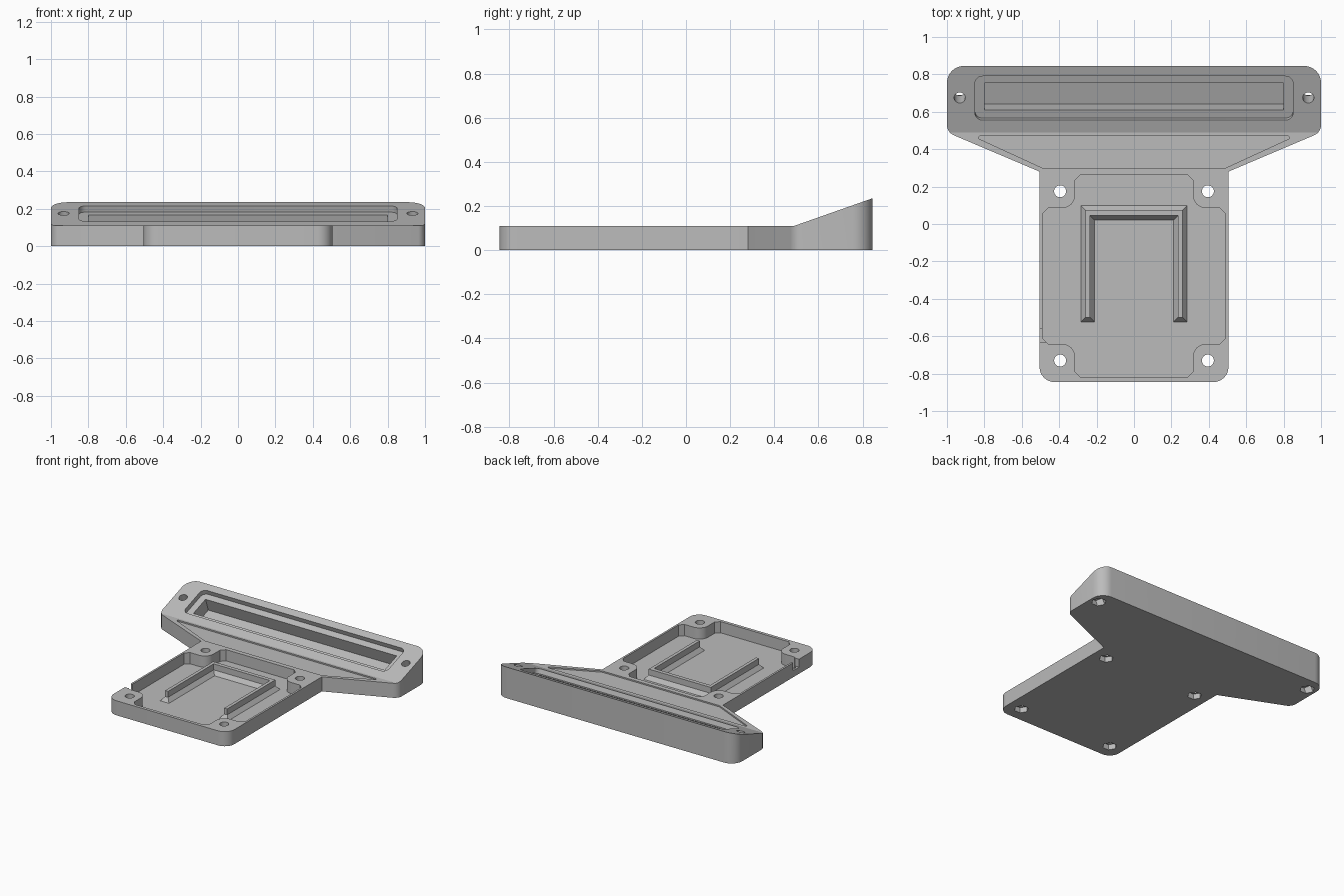
import bpy
import bmesh
import math
from mathutils import Matrix, Vector

cube = bpy.data.objects.get("Cube")
if cube:
    bpy.data.objects.remove(cube, do_unlink=True)

grey = bpy.data.materials.new("matte grey")
grey.use_nodes = True
colour = (0.5, 0.5, 0.5, 1)
grey.diffuse_color = colour
grey.node_tree.nodes["Principled BSDF"].inputs["Base Color"].default_value = colour

DECK = 0.11                       # height of the flat deck
FOLD = 0.49                       # where the sloped head begins
TILT = math.atan2(0.235 - DECK, 0.845 - FOLD)


def rounded(points, steps=8):
    """Turn (x, y, radius) corners into a filleted outline."""
    out = []
    for i, (x, y, r) in enumerate(points):
        p = Vector((x, y))
        if not r:
            out.append(p)
            continue
        a = (Vector(points[i - 1][:2]) - p).normalized()
        b = (Vector(points[(i + 1) % len(points)][:2]) - p).normalized()
        half = a.angle(b) / 2
        centre = p + (a + b).normalized() * (r / math.sin(half))
        start = p + a * (r / math.tan(half)) - centre
        end = p + b * (r / math.tan(half)) - centre
        sweep = start.angle_signed(end)
        for k in range(steps + 1):
            out.append(centre + Matrix.Rotation(-sweep * k / steps, 2) @ start)
    return out


def rectangle(x, y0, y1, r=0):
    return rounded([(x, y0, r), (x, y1, r), (-x, y1, r), (-x, y0, r)])


def circle(r, sides):
    return [Vector((r * math.cos(math.tau * i / sides), r * math.sin(math.tau * i / sides)))
            for i in range(sides)]


def prism(name, outline, low, high, matrix=Matrix()):
    bm = bmesh.new()
    face = bm.faces.new([bm.verts.new((p[0], p[1], low)) for p in outline])
    top = bmesh.ops.extrude_face_region(bm, geom=[face])["geom"]
    bmesh.ops.translate(bm, vec=(0, 0, high - low),
                        verts=[v for v in top if isinstance(v, bmesh.types.BMVert)])
    bmesh.ops.recalc_face_normals(bm, faces=bm.faces)
    bm.transform(matrix)
    mesh = bpy.data.meshes.new(name)
    bm.to_mesh(mesh)
    bm.free()
    mesh.materials.append(grey)
    obj = bpy.data.objects.new(name, mesh)
    bpy.context.collection.objects.link(obj)
    return obj


def cut(target, tool):
    mod = target.modifiers.new("cut", "BOOLEAN")
    mod.operation = "DIFFERENCE"
    mod.solver = "EXACT"
    mod.object = tool
    bpy.context.view_layer.objects.active = target
    bpy.ops.object.modifier_apply(modifier=mod.name)
    bpy.data.objects.remove(tool, do_unlink=True)


# T-shaped plate
right_side = [(0.505, -0.845, 0.08), (0.505, 0.28, 0), (1, 0.49, 0.06), (1, 0.845, 0.09)]
left_side = [(-x, y, r) for x, y, r in reversed(right_side)]
plate = prism("mounting_plate", rounded(right_side + left_side), 0, 0.4)

# Flat deck folding up into the sloped head
rise = math.tan(TILT)
above = [(-1, DECK), (FOLD, DECK), (1, DECK + (1 - FOLD) * rise), (1, 0.6), (-1, 0.6)]
yz_plane = Matrix(((0, 0, 1, 0), (1, 0, 0, 0), (0, 1, 0, 0), (0, 0, 0, 1)))
cut(plate, prism("slope_cutter", above, -1.5, 1.5, yz_plane))

# Deep body pocket leaving a boss at each corner
MID = -0.278
quarter = [(0.49, 0.333, 0), (0.46, 0.363, 0), (0.315, 0.363, 0.07),
           (0.315, 0.513, 0), (0.285, 0.543, 0)]
half = quarter + [(-x, y, r) for x, y, r in reversed(quarter)]
whole = half + [(-x, -y, r) for x, y, r in half]
pocket = rounded([(x, y + MID, r) for x, y, r in whole])
FLOOR = 0.025
cut(plate, prism("pocket_cutter", pocket, FLOOR, 0.3))

# Shallow fan-shaped recess between body and head
fan = [(0.49, 0.3, 0), (0.86, 0.47, 0.008), (-0.86, 0.47, 0.008), (-0.49, 0.3, 0)]
cut(plate, prism("fan_cutter", rounded(fan), DECK - 0.01, 0.3))

# Window and its rim, cut square to the slope
slope = Matrix.Translation((0, FOLD, DECK)) @ Matrix.Rotation(TILT, 4, "X")
stretch = 1 / math.cos(TILT)


def along(y):
    return (y - FOLD) * stretch


cut(plate, prism("rim_cutter", rectangle(0.85, along(0.555), along(0.79), 0.04), -0.035, 0.2, slope))
cut(plate, prism("window_cutter", rectangle(0.8, along(0.598), along(0.743)), -0.135, 0.2, slope))

# Screw holes with hexagonal nut seats underneath
for side in (-1, 1):
    for y in (0.175, -0.73):
        place = Matrix.Translation((side * 0.395, y, 0))
        cut(plate, prism("hole_cutter", circle(0.032, 32), -0.1, 0.3, place))
        cut(plate, prism("nut_cutter", circle(0.05, 6), -0.1, 0.04, place))
    place = slope @ Matrix.Translation((side * 0.932, along(0.675), 0))
    cut(plate, prism("hole_cutter", circle(0.03, 32), -0.4, 0.2, place))
    cut(plate, prism("nut_cutter", circle(0.05, 6), -0.4, -0.12, place))

# Cable notch in the side wall
notch = [(-0.6, -0.63), (-0.47, -0.63), (-0.47, -0.56), (-0.6, -0.56)]
cut(plate, prism("notch_cutter", notch, 0.05, 0.3))


# U-shaped rib with a flared foot
def u_outline(g):
    right = [(0.235 - g, -0.5 - g), (0.26 + g, -0.5 - g), (0.26 + g, 0.075 + g)]
    left = [(-x, y) for x, y in reversed(right)]
    return right + left + [(-0.235 + g, 0.045 - g), (0.235 - g, 0.045 - g)]


bm = bmesh.new()
rings = [[bm.verts.new((x, y, z)) for x, y in u_outline(g)]
         for g, z in ((0.024, FLOOR - 0.005), (0.024, FLOOR), (0, FLOOR + 0.03), (0, 0.1))]
for low, high in zip(rings, rings[1:]):
    for i in range(len(low)):
        bm.faces.new((low[i - 1], low[i], high[i], high[i - 1]))
bm.faces.new(rings[0])
bm.faces.new(rings[-1])
bmesh.ops.recalc_face_normals(bm, faces=bm.faces)
rib_mesh = bpy.data.meshes.new("u_rib")
bm.to_mesh(rib_mesh)
bm.free()
rib_mesh.materials.append(grey)
rib = bpy.data.objects.new("u_rib", rib_mesh)
bpy.context.collection.objects.link(rib)

# Smooth only the rounded corners
bpy.ops.object.select_all(action="DESELECT")
plate.select_set(True)
bpy.context.view_layer.objects.active = plate
bpy.ops.object.shade_smooth_by_angle(angle=math.radians(15))
